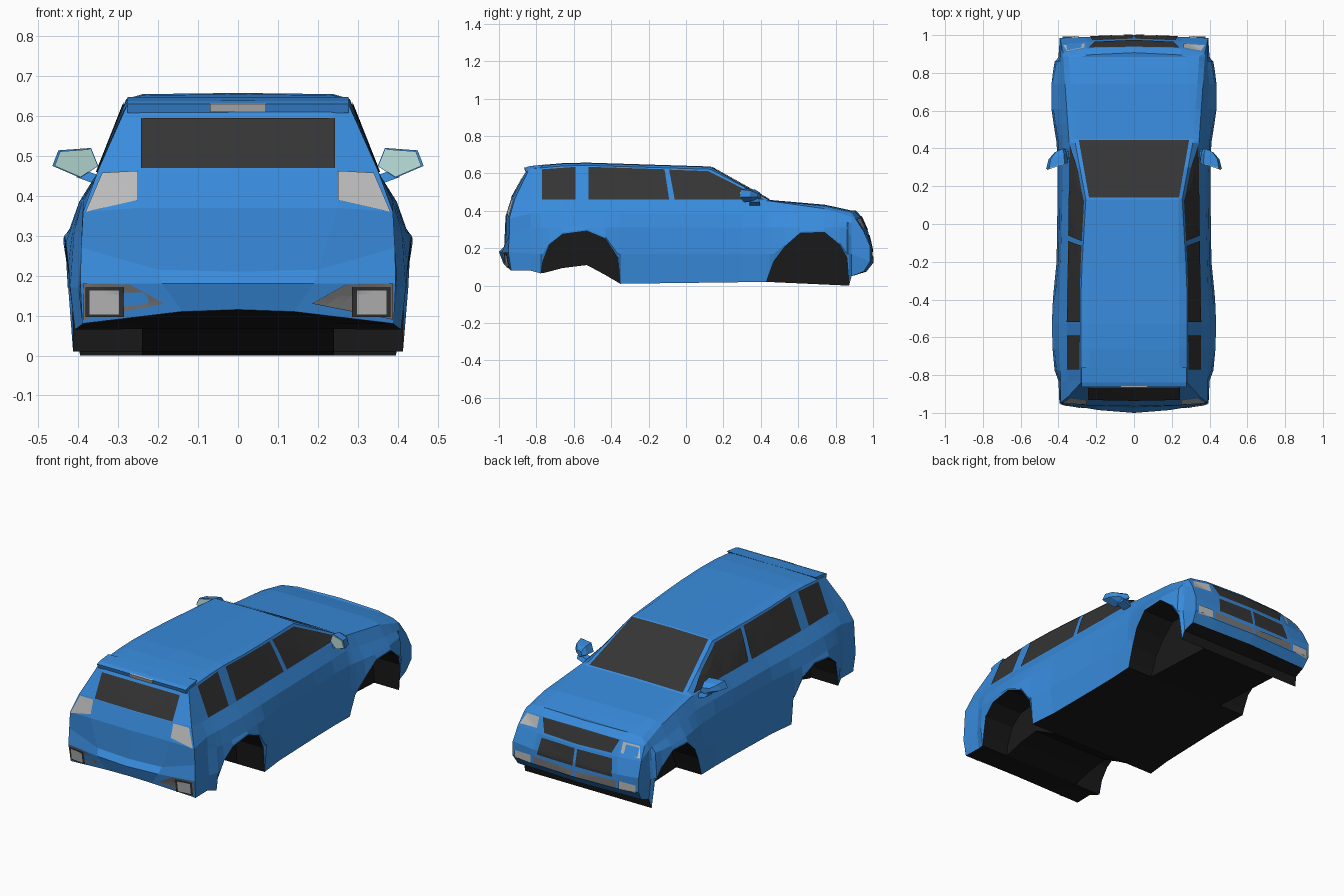
import bpy, bmesh
from mathutils import Vector
from mathutils.bvhtree import BVHTree

if "Cube" in bpy.data.objects:
    bpy.data.objects.remove(bpy.data.objects["Cube"])


def material(name, rgb):
    m = bpy.data.materials.new(name)
    m.diffuse_color = (*rgb, 1)
    m.use_nodes = True
    m.node_tree.nodes["Principled BSDF"].inputs["Base Color"].default_value = m.diffuse_color
    return m


BLUE = material("blue_paint", (0.04, 0.26, 0.72))
GLASS = material("dark_glass", (0.035, 0.035, 0.035))
BLACK = material("underside_black", (0.01, 0.01, 0.01))
LAMP = material("lamp_grey", (0.5, 0.5, 0.5))
TRIM = material("trim_grey", (0.18, 0.18, 0.18))
MIRROR = material("mirror_glass", (0.5, 0.75, 0.7))


def finish(name, bm, mats, recalc=True):
    if recalc:
        bmesh.ops.recalc_face_normals(bm, faces=bm.faces)
    me = bpy.data.meshes.new(name)
    bm.to_mesh(me)
    for m in mats:
        me.materials.append(m)
    ob = bpy.data.objects.new(name, me)
    bpy.context.collection.objects.link(ob)
    return ob


def grid(bm, rows, mat=lambda j: 0):
    """Quads between neighbouring rows of points, on both sides of x = 0."""
    for s in (1, -1):
        vs = [[bm.verts.new((s * p[0], p[1], p[2])) for p in r] for r in rows]
        for a, b in zip(vs, vs[1:]):
            for j in range(len(a) - 1):
                f = bm.faces.new((a[j], a[j + 1], b[j + 1], b[j])[::s])
                f.material_index = mat(j)


def curve(*pts):
    def f(y):
        if y <= pts[0][0]:
            return pts[0][1]
        for (a, u), (b, v) in zip(pts, pts[1:]):
            if y <= b:
                return u + (v - u) * (y - a) / (b - a)
        return pts[-1][1]
    return f


# Body lines along the length
ROOF = curve((-.83, .64), (-.6, .66), (.13, .637), (.45, .458), (.75, .432), (.89, .40))
ROOF_X = curve((-.83, .24), (.13, .235), (.45, .30), (.89, .28))
RAIL_X = curve((-.83, .28), (-.3, .28), (.13, .255), (.45, .315), (.88, .345))
DROP = curve((.13, .015), (.45, .003), (.88, .01))
BELT_X = curve((-.9, .35), (-.5, .355), (0, .345), (.45, .345), (.88, .375))
BELT_Z = curve((-1, .455), (.45, .452), (.75, .41), (.88, .37))
SHOULDER_X = curve((-.9, .385), (-.6, .40), (-.1, .385), (.45, .375), (.7, .40), (.88, .39))
SHOULDER_Z = curve((.45, .385), (.88, .335))
WIDE = curve((-.83, .40), (-.78, .42), (-.6, .437), (-.4, .43), (-.2, .41), (.1, .405),
             (.4, .405), (.6, .437), (.76, .437), (.86, .42), (.88, .40))
# Lower edge with both wheel arches, and the floor between the wheels
EDGE = [(-.83, .08), (-.775, .065), (-.765, .13), (-.73, .22), (-.66, .275), (-.53, .292),
        (-.43, .25), (-.365, .15), (-.352, .01), (.43, .02), (.44, .05), (.47, .13), (.53, .21),
        (.61, .28), (.74, .285), (.82, .22), (.86, .15), (.872, .0), (.885, .05)]
BOTTOM = curve(*EDGE)
FLOOR = curve((-.83, .08), (-.77, .065), (-.6, .11), (-.52, .11), (-.352, .01),
              (.43, .02), (.872, 0), (.885, .05))


def section(y):
    r, w, b, f = ROOF(y), WIDE(y), BOTTOM(y), FLOOR(y)
    return [(0, y, r), (ROOF_X(y), y, r - .003), (RAIL_X(y), y, r - DROP(y)),
            (BELT_X(y), y, BELT_Z(y)), (SHOULDER_X(y), y, SHOULDER_Z(y)),
            (w - .01, y, .31 if y < .87 else .27), (w, y, max(.17, b + .01)),
            (w - (.012 if b < .2 else 0), y, b),
            (.24, y, max(b, f)), (.24, y, f), (0, y, f)]


# End faces: corner, middle and centre point for each level going down
TAIL = [[(.28, -.84, .622), (.24, -.845, .63), (0, -.845, .63)],
        [(.35, -.915, .465), (.245, -.93, .465), (0, -.935, .465)],
        [(.388, -.945, .36), (.25, -.96, .37), (0, -.965, .37)],
        [(.393, -.945, .27), (.2, -.965, .215), (0, -.972, .21)],
        [(.395, -.95, .18), (.19, -.985, .18), (0, -1, .18)],
        [(.39, -.935, .08), (.14, -.97, .11), (0, -.975, .115)]]
NOSE = [[(.35, .89, .385), (.25, .895, .402), (0, .907, .403)],
        [(.375, .905, .36), (.25, .93, .37), (0, .937, .37)],
        [(.385, .95, .29), (.25, .965, .285), (0, .975, .285)],
        [(.393, .985, .21), (.26, .99, .20), (0, .995, .20)],
        [(.393, .985, .13), (.26, .99, .12), (0, 1, .12)],
        [(.385, .95, .075), (.24, .955, .075), (0, .965, .075)]]


def end_ring(cap):
    low = cap[-1]
    return cap[0][::-1] + [r[0] for r in cap[1:]] + [low[1], low[1], low[2]]


# Body shell
stations = sorted([y for y, _ in EDGE] + [-.2, .13, .3, .45])
bm = bmesh.new()
grid(bm, [end_ring(TAIL)] + [section(y) for y in stations] + [end_ring(NOSE)],
     lambda j: 1 if j >= 7 else 0)
grid(bm, TAIL)
grid(bm, NOSE)
bmesh.ops.remove_doubles(bm, verts=bm.verts, dist=1e-5)
bmesh.ops.recalc_face_normals(bm, faces=bm.faces)
tree = BVHTree.FromBMesh(bm)
finish("body_shell", bm, [BLUE, BLACK])

# Each view: 2D point to ray start, and ray direction
VIEWS = {"side": (lambda u, v: (2, u, v), (-1, 0, 0)),
         "top": (lambda u, v: (u, v, 2), (0, 0, -1)),
         "rear": (lambda u, v: (u, -2, v), (0, 1, 0)),
         "nose": (lambda u, v: (u, 2, v), (0, -1, 0))}


def patch(name, view, quad, mat, lift=.004, n=6):
    """Panel drawn as a quad in one view, laid onto the body and mirrored."""
    start, d = VIEWS[view]
    d = Vector(d)
    a, b, c, e = [Vector(q) for q in quad]
    rows = []
    for i in range(n + 1):
        p, q = a.lerp(e, i / n), b.lerp(c, i / n)
        row = []
        for j in range(n + 1):
            o = Vector(start(*p.lerp(q, j / n)))
            hit = tree.ray_cast(o, d)[0] or tree.find_nearest(o + d * 1.1)[0]
            row.append(hit - d * lift)
        rows.append(row)
    bm = bmesh.new()
    grid(bm, rows)
    bm.normal_update()
    for f in bm.faces:
        out = Vector(d)
        if f.calc_center_median().x < 0:
            out.x = -out.x
        if f.normal.dot(out) > 0:
            f.normal_flip()
    finish(name, bm, [mat], False)


# Windows
patch("front_side_windows", "side", [(-.06, .46), (.42, .46), (.12, .612), (-.09, .62)], GLASS)
patch("middle_side_windows", "side", [(-.52, .46), (-.09, .46), (-.115, .622), (-.52, .635)], GLASS)
patch("rear_side_windows", "side", [(-.77, .46), (-.59, .46), (-.59, .635), (-.77, .622)], GLASS)
patch("windscreen", "top", [(0, .445), (.292, .445), (.238, .14), (0, .14)], GLASS)
patch("tailgate_window", "rear", [(0, .47), (.243, .47), (.243, .595), (0, .595)], GLASS)

# Rear lamps
patch("tail_lamps", "rear", [(.25, .463), (.34, .458), (.382, .36), (.25, .39)], LAMP)
patch("rear_bumper_trim", "rear", [(.388, .18), (.27, .178), (.185, .13), (.388, .09)], TRIM)
patch("rear_fog_frames", "rear", [(.285, .172), (.382, .172), (.382, .096), (.285, .096)], GLASS, .008)
patch("rear_fog_lamps", "rear", [(.298, .163), (.372, .163), (.372, .103), (.298, .103)], LAMP, .011)

# Nose grilles and lamps
patch("upper_grille", "nose", [(0, .372), (.24, .368), (.21, .298), (0, .295)], GLASS)
patch("lower_grille", "nose", [(.008, .272), (.22, .272), (.235, .18), (.008, .18)], GLASS)
patch("headlamps", "nose", [(.262, .362), (.352, .356), (.375, .302), (.262, .308)], LAMP)
patch("bumper_strips", "nose", [(.008, .155), (.26, .165), (.26, .125), (.008, .12)], TRIM)
patch("front_fog_lamps", "nose", [(.275, .168), (.378, .168), (.378, .118), (.275, .122)], LAMP, .006)


def loft(name, rings, mat, both=False):
    """Closed solid through rings with equal point counts."""
    bm = bmesh.new()
    for s in (1, -1) if both else (1,):
        vs = [[bm.verts.new((s * x, y, z)) for x, y, z in r] for r in rings]
        for a, b in zip(vs, vs[1:]):
            for j in range(len(a)):
                k = (j + 1) % len(a)
                bm.faces.new((a[j], a[k], b[k], b[j]))
        bm.faces.new(vs[0])
        bm.faces.new(vs[-1])
    return finish(name, bm, [mat])


# Roof spoiler with brake lamp
spoiler = [(-.76, .647), (-.84, .638), (-.862, .63), (-.855, .607), (-.80, .61)]
loft("roof_spoiler", [[(x, y, z) for y, z in spoiler] for x in (-.277, .277)], BLUE)
lamp = [(-.858, .632), (-.866, .63), (-.86, .61), (-.852, .61)]
loft("brake_lamp", [[(x, y, z) for y, z in lamp] for x in (-.07, .07)], LAMP)

# Door mirrors: stalk, housing and glass
outline = [(.35, .475), (.368, .52), (.45, .514), (.465, .475), (.395, .445)]


def mirror_ring(y, k, skew):
    return [(.385 + (x - .385) * k, y - skew * (x - .385), .475 + (z - .475) * k) for x, z in outline]


loft("mirror_housings", [mirror_ring(.315, 1, .3), mirror_ring(.365, .85, .3),
                         mirror_ring(.395, .45, .2)], BLUE, True)
loft("mirror_glasses", [mirror_ring(.311, .93, .3), mirror_ring(.316, .93, .3)], MIRROR, True)
loft("mirror_stalks", [[(x, y, z + dz) for y, z in ((.34, .425), (.395, .425), (.385, .45), (.345, .45))]
                       for x, dz in ((.345, 0), (.405, .022))], BLUE, True)
